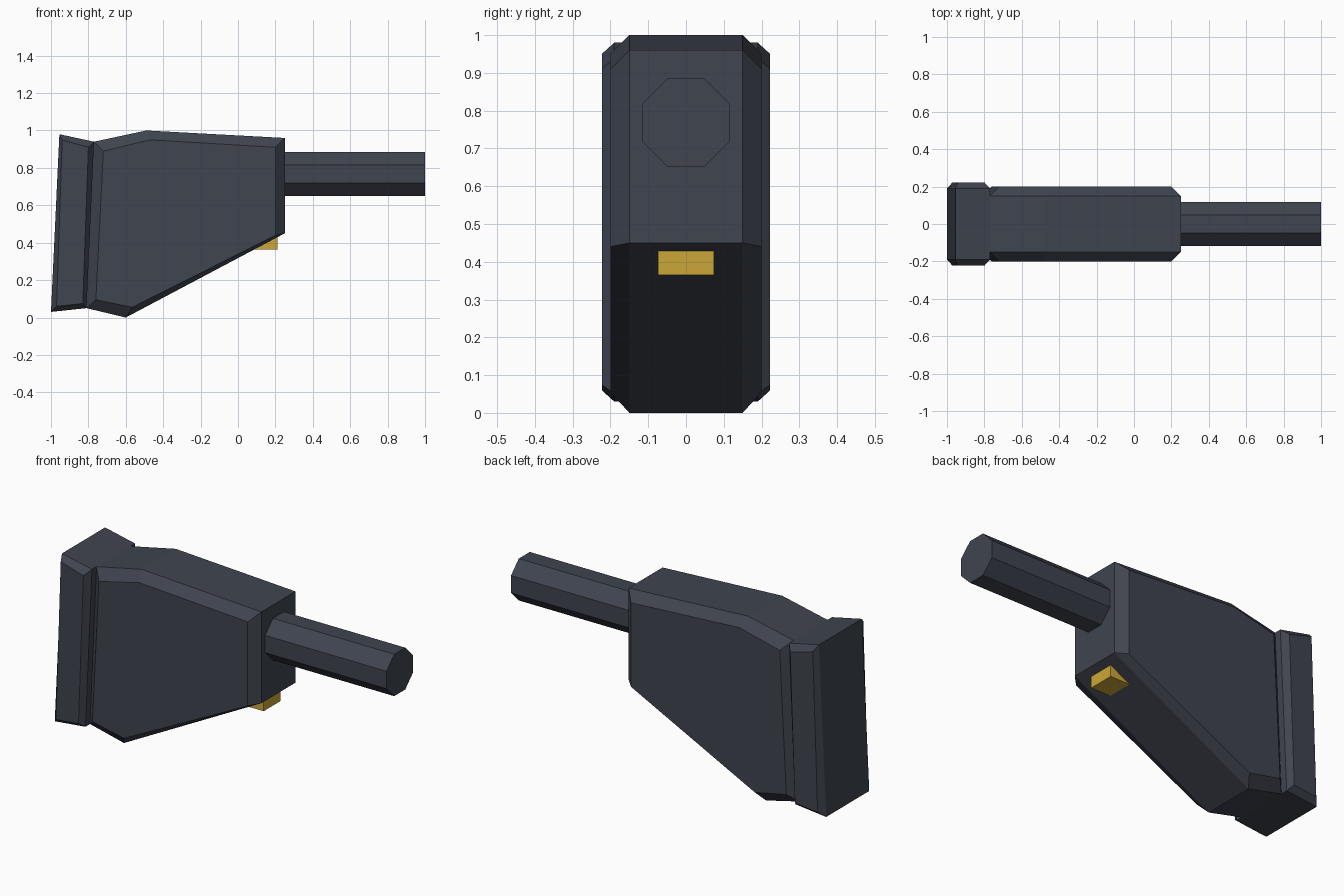
import bpy
import bmesh
from math import pi, cos

old = bpy.data.objects.get("Cube")
if old:
    bpy.data.objects.remove(old, do_unlink=True)


def material(name, color):
    m = bpy.data.materials.new(name)
    m.use_nodes = True
    m.diffuse_color = color
    m.node_tree.nodes["Principled BSDF"].inputs["Base Color"].default_value = color
    return m


slate = material("dark slate", (0.05, 0.058, 0.078, 1))
gold = material("gold", (0.60, 0.38, 0.04, 1))


def chamfered_slab(name, outline, inset, y_edge, y_side, mat):
    """Side profile extruded along y, with a smaller profile on each flank."""
    bm = bmesh.new()
    loops = []
    for y, pts in ((-y_side, inset), (-y_edge, outline),
                   (y_edge, outline), (y_side, inset)):
        loops.append([bm.verts.new((x, y, z)) for x, z in pts])
    n = len(outline)
    for a, b in zip(loops, loops[1:]):
        for i in range(n):
            j = (i + 1) % n
            bm.faces.new((a[i], a[j], b[j], b[i]))
    bm.faces.new(loops[0])
    bm.faces.new(loops[-1])
    bmesh.ops.recalc_face_normals(bm, faces=bm.faces)
    me = bpy.data.meshes.new(name)
    bm.to_mesh(me)
    bm.free()
    me.materials.append(mat)
    ob = bpy.data.objects.new(name, me)
    bpy.context.collection.objects.link(ob)


# Tapered main housing
chamfered_slab(
    "housing",
    [(-0.77, 0.94), (-0.49, 1.0), (0.25, 0.96), (0.25, 0.45), (-0.60, 0.0), (-0.81, 0.05)],
    [(-0.72, 0.89), (-0.47, 0.95), (0.20, 0.91), (0.20, 0.44), (-0.565, 0.055), (-0.76, 0.095)],
    0.15, 0.20, slate)

# Slightly wider, leaning end plate
chamfered_slab(
    "end_plate",
    [(-0.955, 0.98), (-0.77, 0.94), (-0.81, 0.05), (-1.0, 0.03)],
    [(-0.94, 0.95), (-0.80, 0.91), (-0.83, 0.075), (-0.97, 0.06)],
    0.19, 0.223, slate)

# Octagonal barrel with a flat on top
bpy.ops.mesh.primitive_cylinder_add(
    vertices=8, radius=0.117 / cos(pi / 8), depth=0.80, location=(0.60, 0, 0.768))
barrel = bpy.context.object
barrel.name = "barrel"
barrel.data.transform(barrel.matrix_basis.Rotation(pi / 8, 4, "Z"))
barrel.rotation_euler = (0, pi / 2, 0)
barrel.data.materials.append(slate)

# Small block under the sloping belly
bpy.ops.mesh.primitive_cube_add(size=1, location=(0.145, 0, 0.41))
block = bpy.context.object
block.name = "belly_block"
block.scale = (0.13, 0.147, 0.09)
block.data.materials.append(gold)
